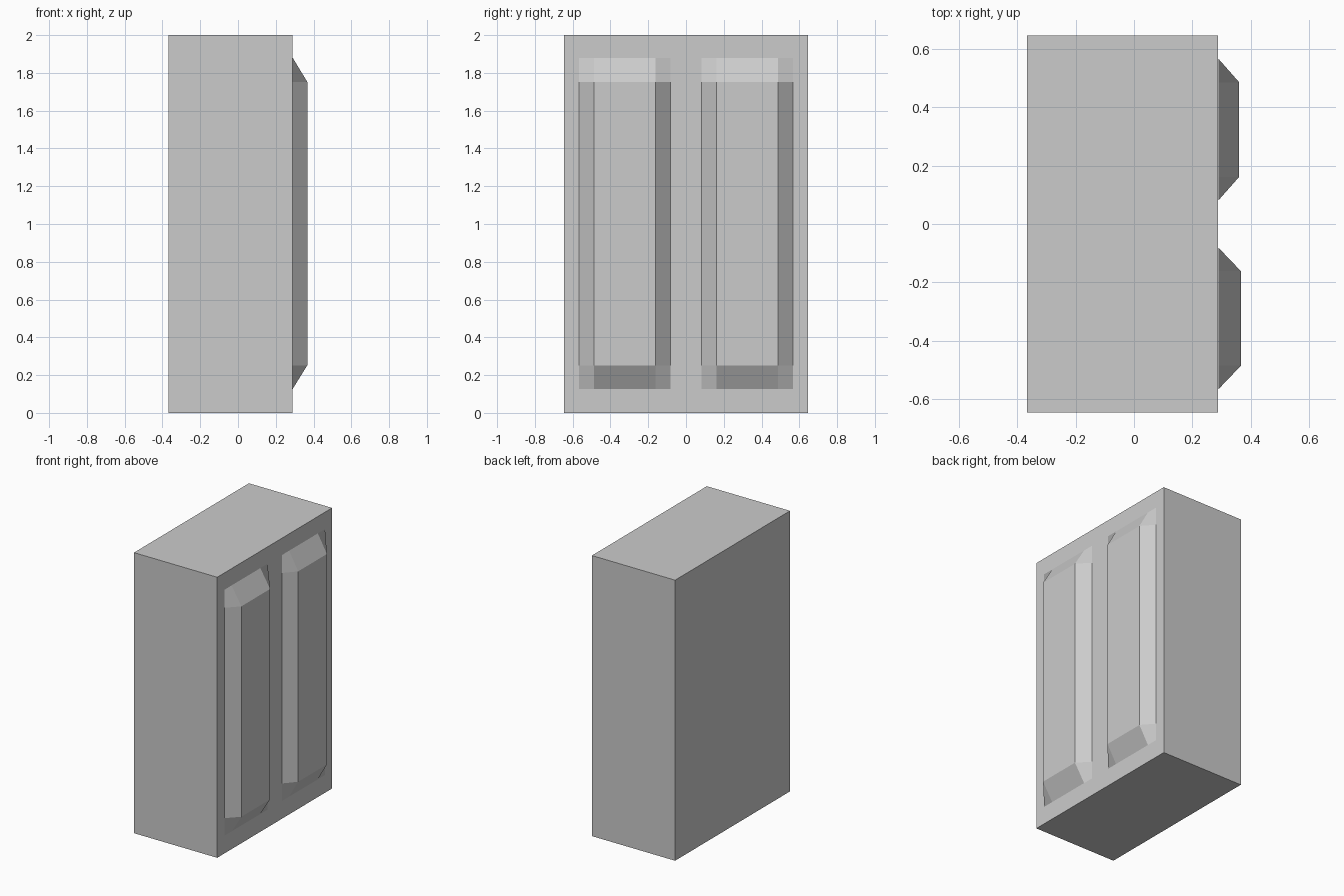
import bpy, bmesh

if "Cube" in bpy.data.objects:
    bpy.data.objects.remove(bpy.data.objects["Cube"])

X_BACK, X_FACE = -0.367, 0.289


def finish(bm, name):
    bmesh.ops.recalc_face_normals(bm, faces=bm.faces)
    me = bpy.data.meshes.new(name)
    bm.to_mesh(me)
    bm.free()
    ob = bpy.data.objects.new(name, me)
    bpy.context.collection.objects.link(ob)
    return ob


# Main cabinet block
bm = bmesh.new()
bmesh.ops.create_cube(bm, size=1)
for v in bm.verts:
    v.co.x = X_BACK if v.co.x < 0 else X_FACE
    v.co.y *= 1.294
    v.co.z = 0 if v.co.z < 0 else 2
finish(bm, "body")


# Raised panel: a 4 x 4 point grid whose four inner points stand proud
def raised_panel(name, ys, zs, x_top):
    bm = bmesh.new()
    grid = [[bm.verts.new((x_top if i in (1, 2) and j in (1, 2) else X_FACE + 0.0005, y, z))
             for j, z in enumerate(zs)] for i, y in enumerate(ys)]
    for i in range(3):
        for j in range(3):
            bm.faces.new((grid[i][j], grid[i + 1][j], grid[i + 1][j + 1], grid[i][j + 1]))
    ob = finish(bm, name)
    # make sure the panel faces outwards
    if ob.data.polygons[4].normal.x < 0:
        ob.data.flip_normals()


heights = (0.127, 0.252, 1.752, 1.88)
raised_panel("left_panel", (-0.567, -0.486, -0.162, -0.081), heights, 0.367)
raised_panel("right_panel", (0.081, 0.162, 0.486, 0.567), heights, 0.361)
